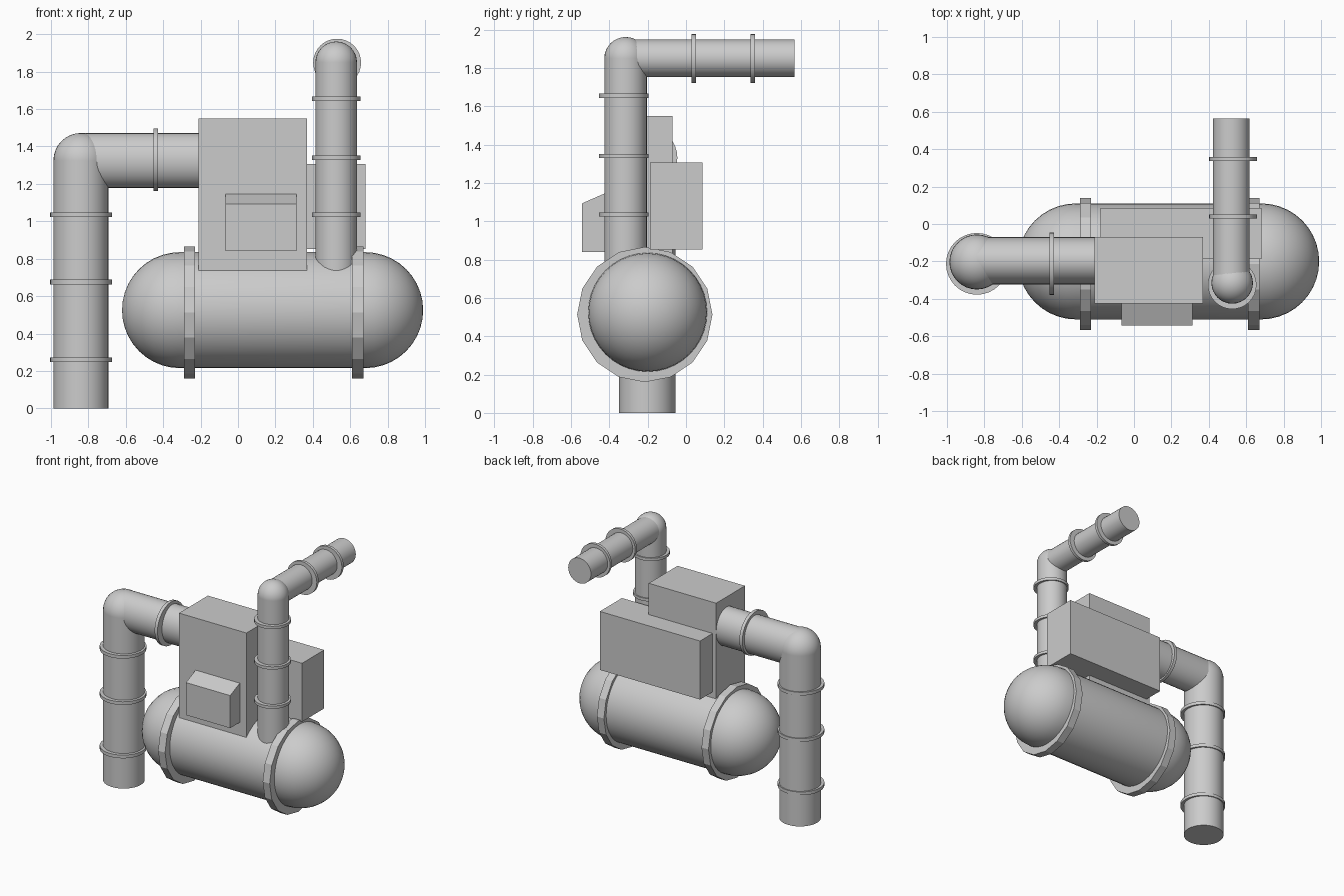
import bpy, bmesh, math
from mathutils import Matrix, Vector

cube = bpy.data.objects.get("Cube")
if cube:
    bpy.data.objects.remove(cube, do_unlink=True)

GREY = (0.6, 0.6, 0.6, 1.0)
mat = bpy.data.materials.new("light grey metal")
mat.use_nodes = True
mat.diffuse_color = GREY
bsdf = next(n for n in mat.node_tree.nodes if n.type == 'BSDF_PRINCIPLED')
bsdf.inputs["Base Color"].default_value = GREY

TURN = {
    "x": Matrix.Rotation(math.pi / 2, 4, 'Y'),
    "y": Matrix.Rotation(-math.pi / 2, 4, 'X'),
    "z": Matrix.Identity(4),
}


def finish(name, bm, smooth=True):
    bmesh.ops.recalc_face_normals(bm, faces=bm.faces)
    mesh = bpy.data.meshes.new(name)
    bm.to_mesh(mesh)
    bm.free()
    mesh.materials.append(mat)
    ob = bpy.data.objects.new(name, mesh)
    bpy.context.collection.objects.link(ob)
    if smooth:
        bpy.ops.object.select_all(action='DESELECT')
        ob.select_set(True)
        bpy.context.view_layer.objects.active = ob
        bpy.ops.object.shade_smooth_by_angle(angle=math.radians(35))
    return ob


def cylinder(name, center, radius, length, axis, sides=32, smooth=True, squash=1.0):
    bm = bmesh.new()
    bmesh.ops.create_cone(bm, cap_ends=True, segments=sides, radius1=radius,
                          radius2=radius, depth=length)
    place = Matrix.Translation(center) @ Matrix.Diagonal((1, squash, 1, 1)) @ TURN[axis]
    bm.transform(place)
    return finish(name, bm, smooth)


def pipe(name, start, end, radius, axis, squash=1.0):
    a, b = Vector(start), Vector(end)
    return cylinder(name, (a + b) / 2, radius, (b - a).length, axis, squash=squash)


def elbow(name, center, radius):
    bm = bmesh.new()
    bmesh.ops.create_uvsphere(bm, u_segments=32, v_segments=16, radius=radius)
    bm.transform(Matrix.Translation(center))
    return finish(name, bm)


def box(name, low, high):
    bm = bmesh.new()
    bmesh.ops.create_cube(bm, size=1)
    low, high = Vector(low), Vector(high)
    bm.transform(Matrix.Translation((low + high) / 2)
                 @ Matrix.Diagonal((*(high - low), 1)))
    return finish(name, bm, False)


# Tank: capsule made by spinning a half outline around the x axis
R, X0, X1, STEPS = 0.31, -0.31, 0.68, 10
outline = []
for i in range(STEPS + 1):
    a = math.pi / 2 * i / STEPS
    outline.append((X0 - R * math.cos(a), R * math.sin(a)))
outline += [(X0 + X1 - x, r) for x, r in reversed(outline)]
bm = bmesh.new()
verts = [bm.verts.new((x, 0, r)) for x, r in outline]
edges = [bm.edges.new(pair) for pair in zip(verts, verts[1:])]
bmesh.ops.spin(bm, geom=verts + edges, cent=(0, 0, 0), axis=(1, 0, 0),
               angle=math.tau, steps=40, use_duplicate=False)
bmesh.ops.remove_doubles(bm, verts=bm.verts, dist=0.0005)
bm.transform(Matrix.Translation((0, -0.2, 0.525)))
finish("tank", bm)

# Faceted bands around the tank
for side, x in (("right", -0.26), ("left", 0.64)):
    cylinder("tank_band_" + side, (x, -0.215, 0.513), 0.353, 0.06, "x", 16, False)

# Large pipe: rises from the ground and turns into the main cabinet
pipe("large_pipe_riser", (-0.84, -0.203, 0), (-0.84, -0.203, 1.325), 0.147, "z")
elbow("large_pipe_elbow", (-0.84, -0.203, 1.325), 0.147)
pipe("large_pipe_arm", (-0.84, -0.197, 1.325), (-0.15, -0.197, 1.325), 0.147, "x", 0.86)
for i, z in enumerate((0.26, 0.675, 1.035)):
    cylinder(f"large_riser_ring_{i + 1}", (-0.84, -0.213, z), 0.165, 0.025, "z")
cylinder("large_arm_ring", (-0.44, -0.212, 1.33), 0.167, 0.025, "x")

# Small pipe: rises from the tank and turns towards the back
pipe("small_pipe_riser", (0.525, -0.315, 0.6), (0.525, -0.315, 1.85), 0.111, "z")
elbow("small_pipe_elbow", (0.525, -0.315, 1.85), 0.111)
pipe("small_pipe_arm", (0.52, -0.315, 1.85), (0.52, 0.565, 1.85), 0.098, "y")
for i, z in enumerate((1.035, 1.34, 1.655)):
    cylinder(f"small_riser_ring_{i + 1}", (0.525, -0.325, z), 0.13, 0.022, "z")
for i, y in enumerate((0.04, 0.348)):
    cylinder(f"small_arm_ring_{i + 1}", (0.53, y, 1.848), 0.128, 0.022, "y")

# Cabinets
box("main_cabinet", (-0.21, -0.425, 0.735), (0.37, -0.07, 1.55))
box("back_cabinet", (-0.18, -0.187, 0.852), (0.682, 0.085, 1.307))

# Control box with a sloping lid
profile = [(-0.42, 0.84), (-0.543, 0.84), (-0.543, 1.093), (-0.42, 1.147)]
bm = bmesh.new()
face = bm.faces.new([bm.verts.new((-0.067, y, z)) for y, z in profile])
ext = bmesh.ops.extrude_face_region(bm, geom=[face])
bmesh.ops.translate(bm, vec=(0.38, 0, 0),
                    verts=[g for g in ext["geom"] if isinstance(g, bmesh.types.BMVert)])
finish("control_box", bm, False)
